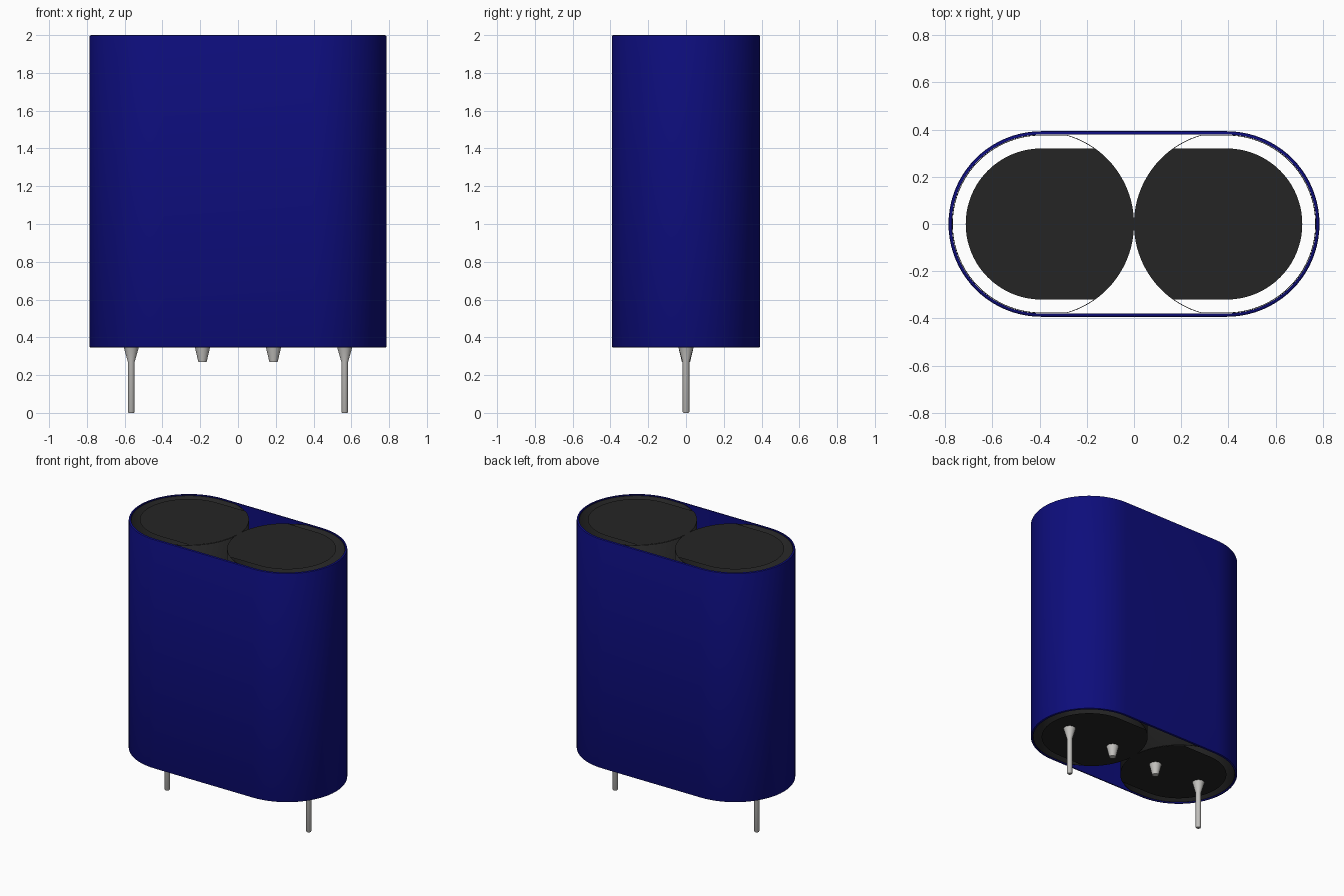
import bpy, bmesh
from math import pi, sin, cos, asin

if "Cube" in bpy.data.objects:
    bpy.data.objects.remove(bpy.data.objects["Cube"])

R = 0.393            # can radius, also half the spacing of the cans
BOTTOM, TOP = 0.345, 2.0


def material(name, color, metallic=0.0):
    m = bpy.data.materials.new(name)
    m.use_nodes = True
    m.diffuse_color = (*color, 1)
    bsdf = m.node_tree.nodes["Principled BSDF"]
    bsdf.inputs["Base Color"].default_value = (*color, 1)
    bsdf.inputs["Metallic"].default_value = metallic
    bsdf.inputs["Roughness"].default_value = 0.5
    return m


blue = material("deep blue", (0.004, 0.004, 0.2))
black = material("soft black", (0.018, 0.018, 0.018))
metal = material("pin grey", (0.55, 0.54, 0.52))


def arc(cx, r, start, end, n=40):
    return [(cx + r * cos(start + (end - start) * i / n),
             r * sin(start + (end - start) * i / n)) for i in range(n + 1)]


def stadium(r):
    return arc(R, r, -pi / 2, pi / 2) + arc(-R, r, pi / 2, 1.5 * pi)


def can_outline(side, r):
    # Round on the outside with radius r, clipped flat at y = +-r, full radius inside
    a = asin(r / R)
    pts = arc(-R, r, pi / 2, 1.5 * pi) + arc(-R, R, -a, a)
    return pts if side < 0 else [(-x, -y) for x, y in pts]


def make_object(name, bm, mat):
    bmesh.ops.remove_doubles(bm, verts=bm.verts, dist=1e-5)
    mesh = bpy.data.meshes.new(name)
    bm.to_mesh(mesh)
    bm.free()
    mesh.materials.append(mat)
    obj = bpy.data.objects.new(name, mesh)
    bpy.context.collection.objects.link(obj)
    bpy.ops.object.select_all(action="DESELECT")
    obj.select_set(True)
    bpy.context.view_layer.objects.active = obj
    bpy.ops.object.shade_smooth_by_angle(angle=0.6)
    return obj


def loft(name, rings, mat, closed=False, capped=False):
    # Skin a stack of (outline, height) rings
    bm = bmesh.new()
    loops = [[bm.verts.new((x, y, z)) for x, y in pts] for pts, z in rings]
    pairs = list(zip(loops, loops[1:]))
    if closed:
        pairs.append((loops[-1], loops[0]))
    for lo, hi in pairs:
        n = len(lo)
        for i in range(n):
            j = (i + 1) % n
            bm.faces.new((lo[i], lo[j], hi[j], hi[i]))
    if capped:
        bm.faces.new(loops[0][::-1])
        bm.faces.new(loops[-1])
    return make_object(name, bm, mat)


# Outer sleeve: thin stadium tube with softened outer rims
inner, soft = R - 0.014, 0.008
loft("sleeve", [(stadium(inner), BOTTOM), (stadium(R - soft), BOTTOM),
                (stadium(R - 0.002), BOTTOM + 0.003), (stadium(R), BOTTOM + soft),
                (stadium(R), TOP - soft), (stadium(R - 0.002), TOP - 0.003),
                (stadium(R - soft), TOP), (stadium(inner), TOP)], blue, closed=True)

for side, label in ((-1, "right"), (1, "left")):
    # Can wall lining the sleeve
    outline = can_outline(side, inner - 0.001)
    wall = loft(f"{label}_can_wall", [(outline, BOTTOM + 0.008), (outline, TOP - 0.008)], black)
    wall.modifiers.new("thickness", "SOLIDIFY").thickness = 0.003

    # End discs
    for end, z, up in (("top", TOP - 0.005, True), ("bottom", BOTTOM + 0.005, False)):
        bm = bmesh.new()
        pts = can_outline(side, 0.32)
        bm.faces.new([bm.verts.new((x, y, z)) for x, y in (pts if up else pts[::-1])])
        make_object(f"{label}_{end}_disc", bm, black)

    # Long outer pin and short inner stub, both flared at the root
    for part, x, tail in (("pin", 0.565, 0.0), ("stub", 0.188, None)):
        profile = [(0.018 if part == "pin" else 0.022, 0.27), (0.041, BOTTOM + 0.006)]
        if tail is not None:
            profile = [(0.014, tail), (0.018, tail + 0.006)] + profile
        loft(f"{label}_{part}", [(arc(side * x, r, 0, 2 * pi, 24)[:-1], z) for r, z in profile],
             metal, capped=True)
